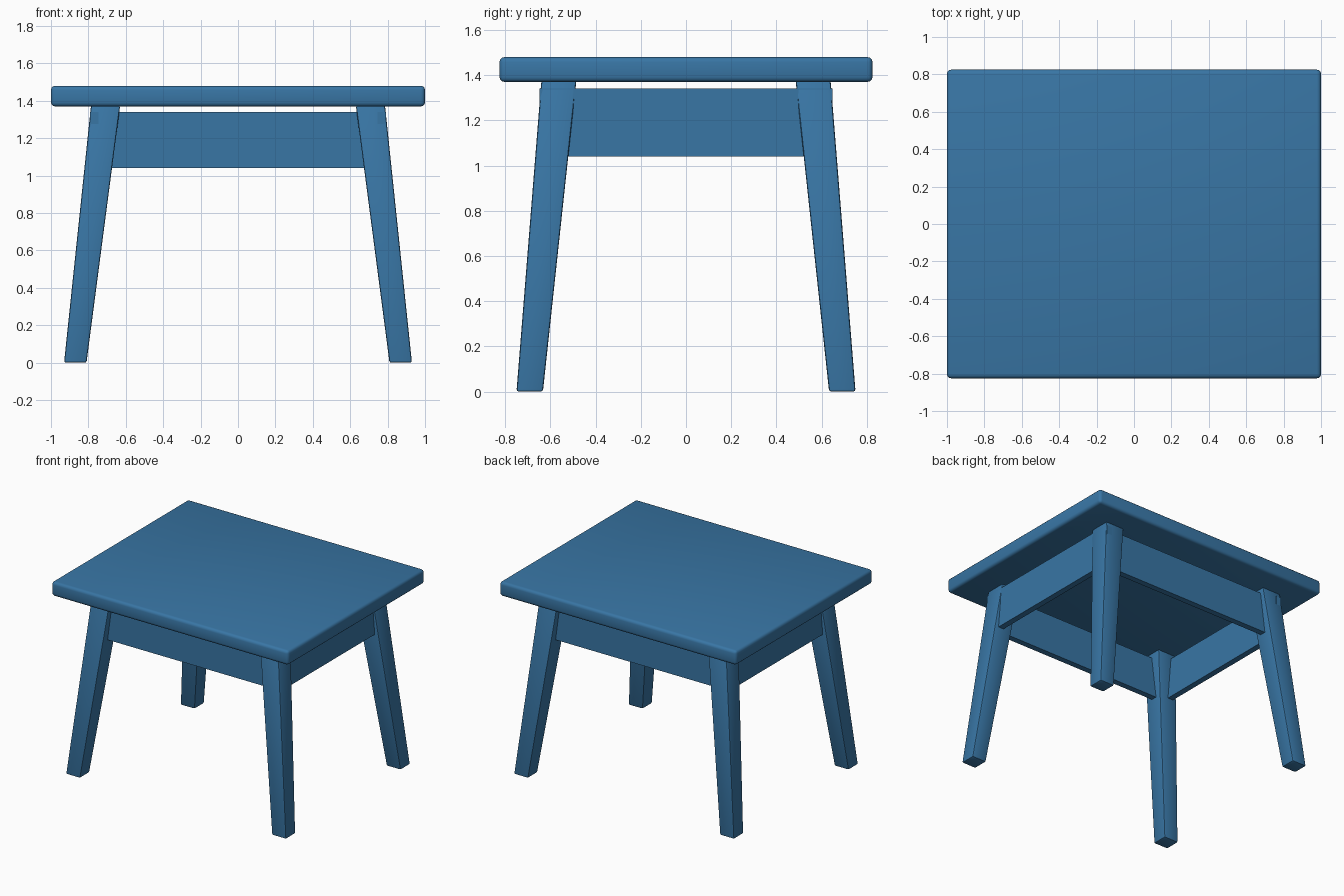
import bpy, bmesh

if "Cube" in bpy.data.objects:
    bpy.data.objects.remove(bpy.data.objects["Cube"])

blue = bpy.data.materials.new("painted_blue")
blue.diffuse_color = (0.040, 0.180, 0.375, 1.0)
blue.use_nodes = True
blue.node_tree.nodes["Principled BSDF"].inputs["Base Color"].default_value = blue.diffuse_color


def loft_block(name, low, high, bevel=0.0, segments=1):
    """Block between two rectangles, each given as (x0, x1, y0, y1, z)."""
    bm = bmesh.new()
    rings = []
    for x0, x1, y0, y1, z in (low, high):
        x0, x1 = sorted((x0, x1))
        y0, y1 = sorted((y0, y1))
        rings.append([bm.verts.new((x, y, z)) for x, y in
                      ((x0, y0), (x1, y0), (x1, y1), (x0, y1))])
    a, b = rings
    bm.faces.new(a[::-1])
    bm.faces.new(b)
    for i in range(4):
        j = (i + 1) % 4
        bm.faces.new((a[i], a[j], b[j], b[i]))
    mesh = bpy.data.meshes.new(name)
    bm.to_mesh(mesh)
    bm.free()
    mesh.materials.append(blue)
    ob = bpy.data.objects.new(name, mesh)
    bpy.context.collection.objects.link(ob)
    if bevel:
        mod = ob.modifiers.new("rounded_edges", 'BEVEL')
        mod.width = bevel
        mod.segments = segments
        bpy.ops.object.select_all(action='DESELECT')
        ob.select_set(True)
        bpy.context.view_layer.objects.active = ob
        bpy.ops.object.modifier_apply(modifier=mod.name)
        bpy.ops.object.shade_smooth_by_angle()
    return ob


# Table top with rounded edges
loft_block("table_top", (-1, 1, -0.825, 0.825, 1.37),
           (-1, 1, -0.825, 0.825, 1.48), bevel=0.022, segments=3)

# Four splayed legs, thicker towards the top
for sx, side in ((-1, "left"), (1, "right")):
    for sy, end in ((-1, "front"), (1, "back")):
        loft_block(f"{end}_{side}_leg",
                   (sx * 0.81, sx * 0.93, sy * 0.633, sy * 0.75, 0.0),
                   (sx * 0.63, sx * 0.786, sy * 0.485, sy * 0.64, 1.375),
                   bevel=0.01, segments=2)

# Aprons: long ones set back from the legs, side ones almost flush with them
for s, long_name, side_name in ((-1, "front_apron", "left_apron"),
                                (1, "back_apron", "right_apron")):
    rect = (-0.72, 0.72, s * 0.565, s * 0.61)
    loft_block(long_name, rect + (1.04,), rect + (1.34,))
    rect = (s * 0.745, s * 0.79, -0.648, 0.648)
    loft_block(side_name, rect + (1.04,), rect + (1.34,))
